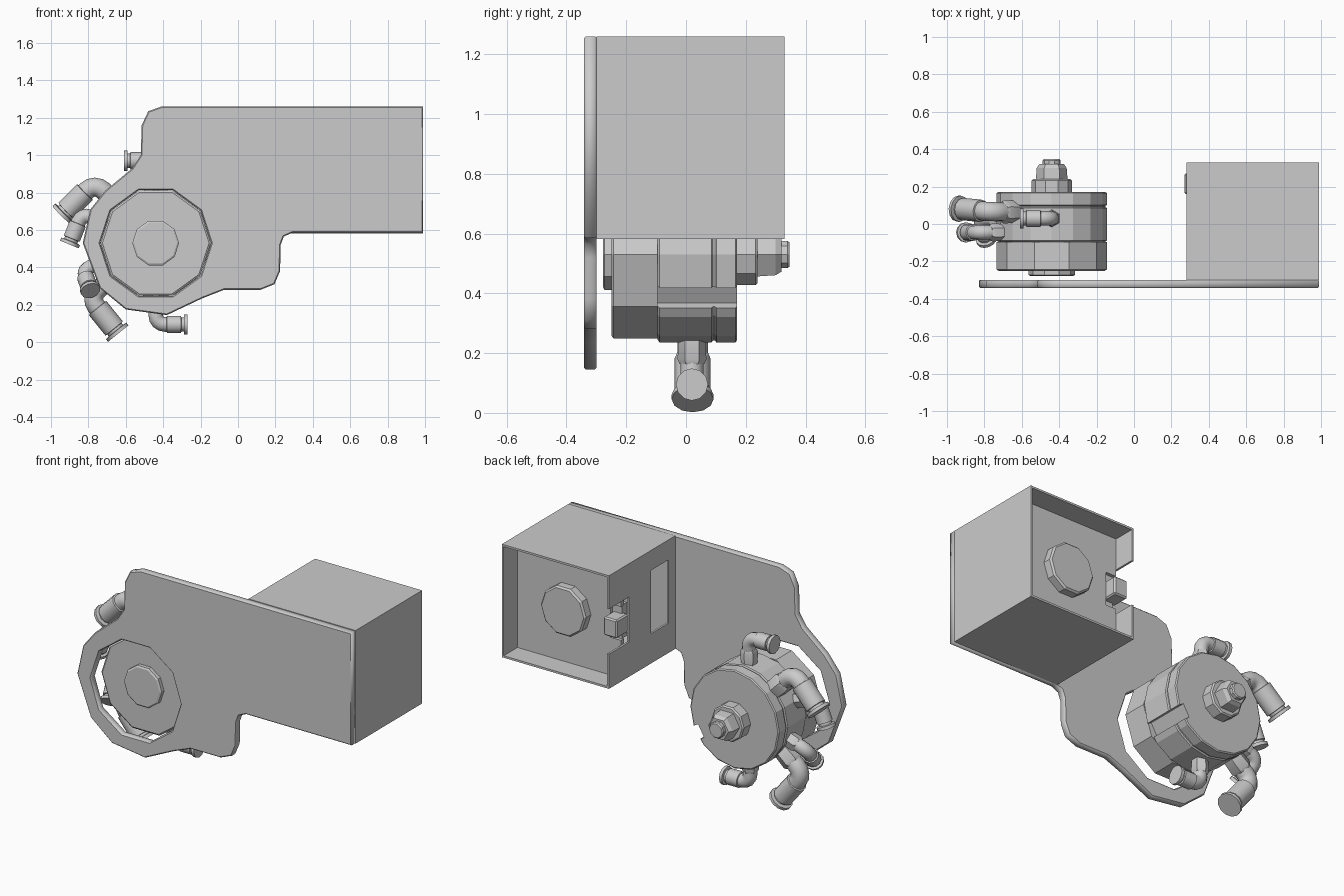
import bpy, bmesh
from math import sin, cos, pi, radians
from mathutils import Vector

if "Cube" in bpy.data.objects:
    bpy.data.objects.remove(bpy.data.objects["Cube"])

CX, CZ = -0.44, 0.53          # axis of the round body


def finish(name, bm):
    bmesh.ops.recalc_face_normals(bm, faces=bm.faces)
    me = bpy.data.meshes.new(name)
    bm.to_mesh(me)
    bm.free()
    ob = bpy.data.objects.new(name, me)
    bpy.context.collection.objects.link(ob)
    return ob


def sweep(bm, rings, side, n, phase=0.0):
    """Skin rings of (centre, tangent, radius); side is a fixed normal."""
    loops = []
    for p, t, r in rings:
        u = t.cross(side).normalized()
        loops.append([bm.verts.new(p + r * (cos(phase + 2 * pi * i / n) * side + sin(phase + 2 * pi * i / n) * u))
                      for i in range(n)])
    for a, b in zip(loops, loops[1:]):
        for i in range(n):
            bm.faces.new((a[i], a[(i + 1) % n], b[(i + 1) % n], b[i]))
    bm.faces.new(loops[0])
    bm.faces.new(loops[-1])


def turned(name, profile, n, x=CX, z=CZ, phase=0.0):
    """Turned part along y from (y, radius) pairs."""
    bm = bmesh.new()
    sweep(bm, [(Vector((x, y, z)), Vector((0, 1, 0)), r) for y, r in profile], Vector((1, 0, 0)), n, phase)
    return finish(name, bm)


def box(name, lo, hi):
    bm = bmesh.new()
    bmesh.ops.create_cube(bm, size=1)
    for v in bm.verts:
        v.co = Vector([(a + b) / 2 + c * (b - a) for a, b, c in zip(lo, hi, v.co)])
    return finish(name, bm)


def cut(ob, cutter):
    cutter.hide_render = True
    m = ob.modifiers.new("cut", 'BOOLEAN')
    m.operation, m.solver, m.object = 'DIFFERENCE', 'EXACT', cutter
    bpy.context.view_layer.objects.active = ob
    bpy.ops.object.modifier_apply(modifier=m.name)
    bpy.data.objects.remove(cutter)


def bevel(ob, width, segments=1):
    m = ob.modifiers.new("bevel", 'BEVEL')
    m.width, m.segments, m.limit_method = width, segments, 'ANGLE'


# Mounting plate with a ten-sided hole
outline = [(-0.41, 1.26), (0.99, 1.26), (0.99, 0.585), (0.29, 0.585), (0.245, 0.565), (0.228, 0.52),
           (0.225, 0.38), (0.195, 0.31), (0.12, 0.28), (-0.075, 0.28), (-0.19, 0.235), (-0.38, 0.145),
           (-0.6, 0.175), (-0.74, 0.29), (-0.83, 0.53), (-0.79, 0.71), (-0.71, 0.81), (-0.565, 0.93),
           (-0.52, 1.0), (-0.515, 1.16), (-0.48, 1.235)]
hole = [(CX + 0.297 * cos(i * pi / 5), CZ + 0.297 * sin(i * pi / 5)) for i in range(10)]
cu = bpy.data.curves.new("mounting_plate", 'CURVE')
cu.dimensions, cu.fill_mode = '2D', 'BOTH'
cu.extrude, cu.bevel_depth, cu.bevel_resolution, cu.offset = 0.015, 0.006, 0, -0.006
for pts in (outline, hole):
    sp = cu.splines.new('POLY')
    sp.points.add(len(pts) - 1)
    for p, (x, z) in zip(sp.points, pts):
        p.co = (x, z, 0, 1)
    sp.use_cyclic_u = True
plate = bpy.data.objects.new("mounting_plate", cu)
plate.location, plate.rotation_euler = (0, -0.32, 0), (pi / 2, 0, 0)
bpy.context.collection.objects.link(plate)
bpy.context.view_layer.objects.active = plate
plate.select_set(True)
bpy.ops.object.convert(target='MESH')
plate.select_set(False)

# Housing open at the back, with a cable notch and a window in its left wall
housing = box("housing", (0.28, -0.3, 0.582), (0.99, 0.33, 1.26))
cut(housing, box("cavity", (0.292, -0.288, 0.594), (0.978, 0.4, 1.248)))
for ylo, yhi, zlo, zhi in ((0.14, 0.4, 0.79, 1.06), (-0.235, -0.07, 0.76, 1.14)):
    cut(housing, box("notch", (0.2, ylo, zlo), (0.29 + 0.02, yhi, zhi)))

# Recessed panel with rounded corners, round cap and plug
panel = box("inner_panel", (0.292, 0.17, 0.594), (0.978, 0.2, 1.248))
cut(panel, box("panel_slot", (0.25, 0.1, 0.82), (0.36, 0.3, 1.02)))
turned("panel_cap", [(0.19, 0.15), (0.245, 0.15), (0.255, 0.14)], 10, 0.64, 0.92)
bevel(box("cable_plug", (0.27, 0.16, 0.86), (0.36, 0.27, 0.97)), 0.008)
box("plug_socket", (0.3, 0.13, 0.82), (0.36, 0.18, 1.02))

# Round body: front cap, main drum with a seam and a side channel
turned("body_front", [(-0.25, 0.285), (-0.243, 0.295), (-0.095, 0.295)], 10)
drum = turned("body_drum", [(-0.095, 0.285), (-0.088, 0.295), (0.085, 0.295), (0.09, 0.288),
                            (0.097, 0.288), (0.102, 0.295), (0.165, 0.295), (0.17, 0.288)], 16)
channel = box("channel", (-0.04, -0.2, -0.04), (0.04, 0.3, 0.04))
channel.location = (CX + 0.295 * cos(radians(-30)), 0, CZ + 0.295 * sin(radians(-30)))
channel.rotation_euler = (0, radians(30), 0)
bpy.context.view_layer.update()
cut(drum, channel)
turned("front_boss", [(-0.278, 0.115), (-0.272, 0.125), (-0.245, 0.125)], 10)

# Stepped nut and stud at the back
turned("back_collar", [(0.165, 0.108), (0.232, 0.108), (0.24, 0.1)], 10)
turned("back_nut", [(0.235, 0.085), (0.3, 0.08), (0.32, 0.066)], 6)
turned("back_stud", [(0.31, 0.048), (0.34, 0.048), (0.347, 0.042)], 10)


def elbow(name, angle, y, reach, r, length, tilt=0.0):
    """Elbow hose fitting: radial stem, quarter bend, tube and end flange."""
    a = radians(angle)
    out = Vector((cos(a), 0, sin(a)))
    ycomp = Vector((0, 1, 0))
    t = Vector((-sin(a), 0, cos(a))) * cos(radians(tilt)) + ycomp * sin(radians(tilt))
    side = out.cross(t).normalized()
    base = Vector((CX, y, CZ))
    corner = base + out * reach
    b = r * 1.05
    bm = bmesh.new()
    rings = [(base + out * 0.26, out, r * 0.72), (corner - out * b, out, r * 0.85)]
    centre = corner - out * b + t * b
    for k in range(1, 5):
        f = k * pi / 8
        rings.append((centre - t * b * cos(f) + out * b * sin(f), out * cos(f) + t * sin(f), r * 0.85))
    tube = [(b + 0.01, 0.85), (b + 0.012, 1.0), (length - 0.035, 1.0), (length - 0.033, 0.82),
            (length - 0.02, 0.82), (length - 0.018, 1.17), (length, 1.17)]
    rings += [(corner + t * d, t, r * s) for d, s in tube]
    sweep(bm, rings, side, 12)
    # hexagonal collar on the stem
    sweep(bm, [(base + out * d, out, r * s) for d, s in
               ((0.28, 0.98), (reach - b - 0.035, 1.05), (reach - b - 0.02, 0.9))], side, 6)
    ob = finish(name, bm)
    bpy.context.view_layer.objects.active = ob
    ob.select_set(True)
    bpy.ops.object.shade_smooth_by_angle(angle=radians(32))
    ob.select_set(False)


# Hose fittings around the body
elbow("top_fitting", 90, 0.03, 0.44, 0.046, 0.17)
elbow("upper_large_fitting", 135, 0.065, 0.46, 0.06, 0.25, 4)
elbow("upper_small_fitting", 158, -0.045, 0.425, 0.046, 0.18)
elbow("lower_small_fitting", 200, 0.03, 0.415, 0.046, 0.17, -45)
elbow("lower_large_fitting", 219, 0.022, 0.46, 0.06, 0.25)
elbow("bottom_fitting", 270, 0.02, 0.435, 0.046, 0.17)
